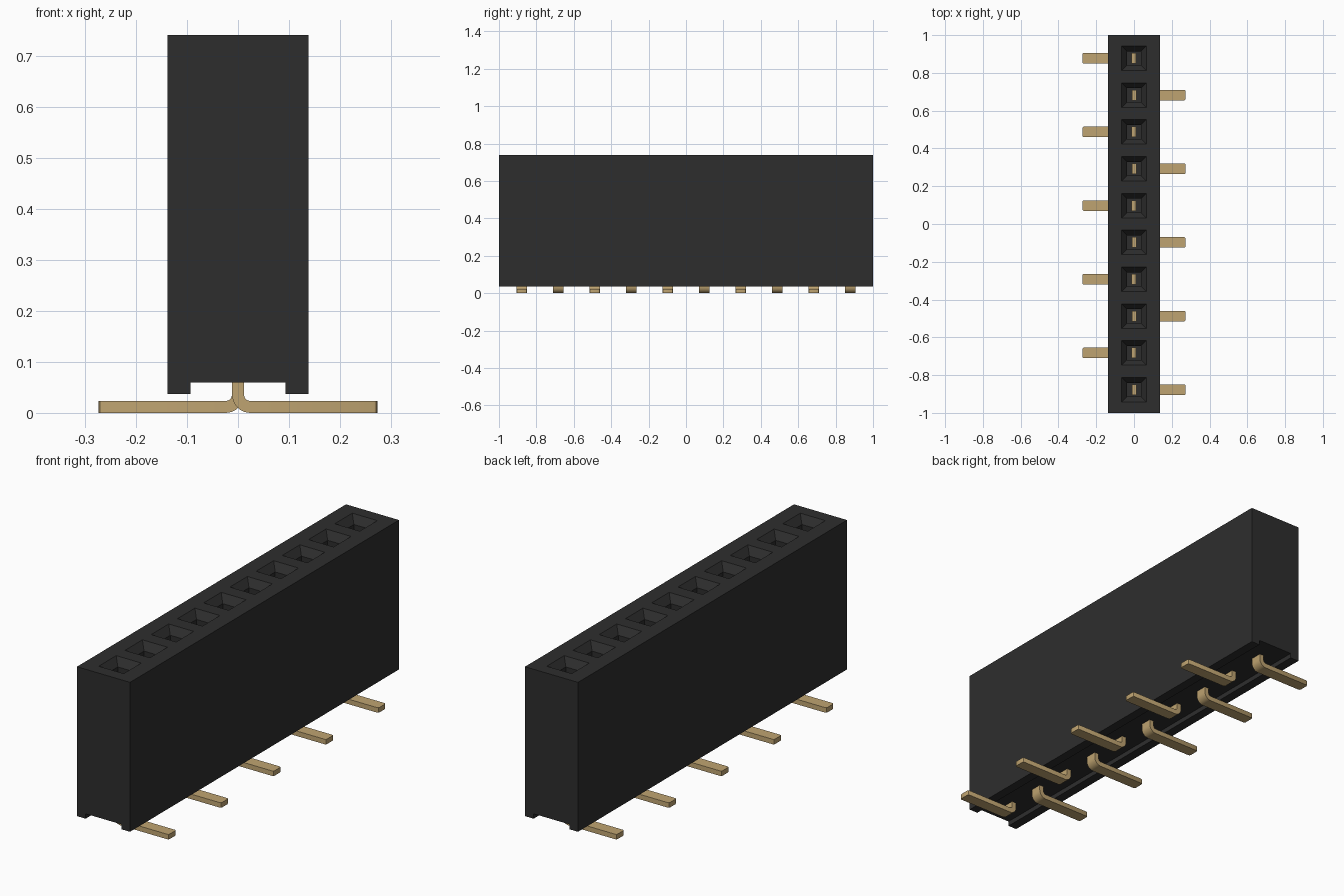
import bpy, bmesh, math

if "Cube" in bpy.data.objects:
    bpy.data.objects.remove(bpy.data.objects["Cube"], do_unlink=True)

COUNT, PITCH = 10, 0.195
TOP = 0.74


def material(name, rgb):
    m = bpy.data.materials.new(name)
    m.use_nodes = True
    m.diffuse_color = (*rgb, 1)
    bsdf = next(n for n in m.node_tree.nodes if n.type == 'BSDF_PRINCIPLED')
    bsdf.inputs["Base Color"].default_value = (*rgb, 1)
    return m


def make_object(name, bm, mat):
    bmesh.ops.recalc_face_normals(bm, faces=bm.faces)
    me = bpy.data.meshes.new(name)
    bm.to_mesh(me)
    bm.free()
    me.materials.append(mat)
    ob = bpy.data.objects.new(name, me)
    bpy.context.collection.objects.link(ob)
    return ob


def extrude_profile(points, y0, y1):
    """Prism from an x-z outline, running along y."""
    bm = bmesh.new()
    face = bm.faces.new([bm.verts.new((x, y0, z)) for x, z in points])
    ext = bmesh.ops.extrude_face_region(bm, geom=[face])
    verts = [g for g in ext["geom"] if isinstance(g, bmesh.types.BMVert)]
    bmesh.ops.translate(bm, vec=(0, y1 - y0, 0), verts=verts)
    return bm


black = material("black plastic", (0.027, 0.027, 0.027))
gold = material("gold plating", (0.52, 0.37, 0.165))
rows = [(i - (COUNT - 1) / 2) * PITCH for i in range(COUNT)]

# Housing: tall block with a channel along its underside
half = [(0.093, 0.06), (0.093, 0.037), (0.138, 0.037), (0.138, TOP)]
outline = half + [(-x, z) for x, z in reversed(half)]
housing = make_object("housing", extrude_profile(outline, -1, 1), black)

# Socket cutter: funnel mouth leading to a square shaft
bm = bmesh.new()
for y in rows:
    rings = []
    for h, z in [(0.073, TOP + 0.01), (0.037, TOP - 0.035), (0.037, 0.2)]:
        rings.append([bm.verts.new((sx * h, y + sy * h, z))
                      for sx, sy in [(-1, -1), (1, -1), (1, 1), (-1, 1)]])
    bm.faces.new(rings[0])
    bm.faces.new(rings[-1])
    for a, b in zip(rings, rings[1:]):
        for k in range(4):
            n = (k + 1) % 4
            bm.faces.new((a[k], a[n], b[n], b[k]))
cutter = make_object("socket_cutter", bm, black)
cutter.hide_render = True

cut = housing.modifiers.new("sockets", 'BOOLEAN')
cut.operation = 'DIFFERENCE'
cut.solver = 'EXACT'
cut.object = cutter
bpy.context.view_layer.objects.active = housing
housing.select_set(True)
bpy.ops.object.modifier_apply(modifier=cut.name)
bpy.data.objects.remove(cutter, do_unlink=True)
housing.select_set(False)

# Pins: flat strip bent outward into a foot, alternating sides
T, W, BEND_X, BEND_Z, REACH, PIN_TOP = 0.0235, 0.056, 0.024, 0.0355, 0.273, 0.45


def arc(radius):
    return [(BEND_X + radius * math.cos(a), BEND_Z + radius * math.sin(a))
            for a in (math.pi + k * math.pi / 16 for k in range(9))]


outer, inner = arc(BEND_Z), arc(BEND_Z - T)
pin_outline = ([(outer[0][0], PIN_TOP)] + outer + [(REACH, 0), (REACH, T)]
               + inner[::-1] + [(inner[0][0], PIN_TOP)])

for i, y in enumerate(rows):
    side = 1 if i % 2 == 0 else -1
    bm = extrude_profile([(side * x, z) for x, z in pin_outline],
                         y - W / 2, y + W / 2)
    # Chamfered corners at the tip of the foot
    tips = [e for e in bm.edges
            if all(abs(abs(v.co.x) - REACH) < 1e-5 for v in e.verts)
            and abs(e.verts[0].co.z - e.verts[1].co.z) > T / 2]
    bmesh.ops.bevel(bm, geom=tips, offset=0.008, segments=2, profile=0.5,
                    affect='EDGES')
    pin = make_object(f"pin_{i + 1}", bm, gold)
    pin.select_set(True)
    bpy.context.view_layer.objects.active = pin
    bpy.ops.object.shade_smooth_by_angle(angle=math.radians(30))
    pin.select_set(False)
